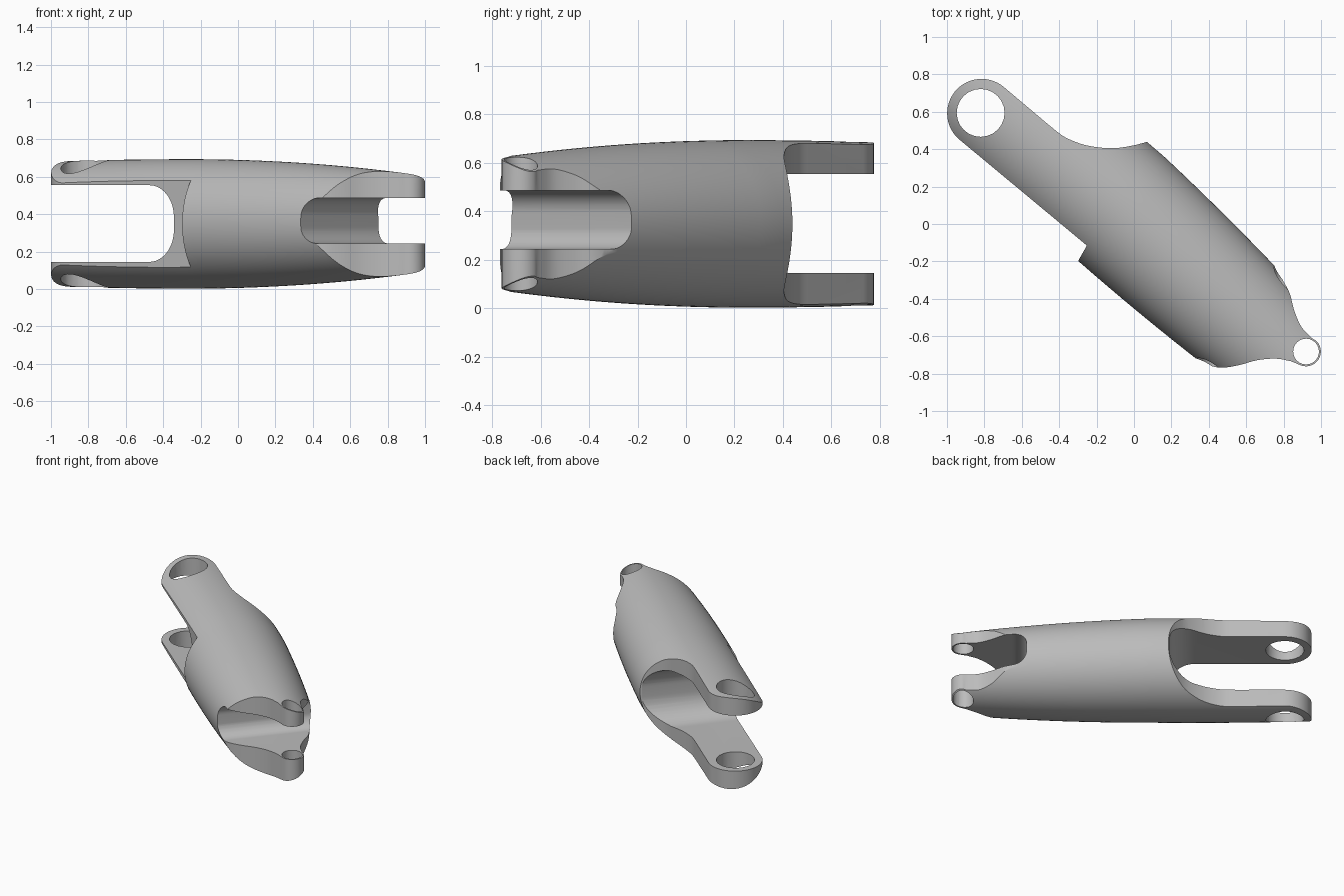
import bpy, bmesh, math
from mathutils import Vector, Matrix

cube = bpy.data.objects.get("Cube")
if cube:
    bpy.data.objects.remove(cube)

TILT = Matrix.Rotation(math.radians(-40), 4, 'Z')   # link axis within the ground plane
MID = 0.348                                        # height of the barrel axis

grey = bpy.data.materials.new("satin grey")
grey.use_nodes = True
grey.diffuse_color = (0.5, 0.5, 0.5, 1)
grey.node_tree.nodes["Principled BSDF"].inputs["Base Color"].default_value = (0.5, 0.5, 0.5, 1)


def loft(name, rings, matrix=Matrix()):
    """Closed solid skinned over a list of equal-length rings."""
    bm = bmesh.new()
    loops = [[bm.verts.new(p) for p in ring] for ring in rings]
    n = len(loops[0])
    for a, b in zip(loops, loops[1:]):
        for i in range(n):
            j = (i + 1) % n
            bm.faces.new((a[i], a[j], b[j], b[i]))
    bm.faces.new(loops[0])
    bm.faces.new(loops[-1])
    bmesh.ops.recalc_face_normals(bm, faces=bm.faces)
    bmesh.ops.transform(bm, matrix=matrix, verts=bm.verts)
    mesh = bpy.data.meshes.new(name)
    bm.to_mesh(mesh)
    bm.free()
    mesh.materials.append(grey)
    obj = bpy.data.objects.new(name, mesh)
    bpy.context.collection.objects.link(obj)
    return obj


def prism(name, outline):
    return loft(name, [[(x, y, z) for x, y in outline] for z in (-0.2, 0.9)])


def arc(cx, cy, r, start, end, steps):
    angles = [math.radians(start + (end - start) * i / steps) for i in range(steps + 1)]
    return [(cx + r * math.cos(t), cy + r * math.sin(t)) for t in angles]


def smooth(points, steps=5):
    """Catmull-Rom curve through the points."""
    p = [Vector(q) for q in points]
    p = [2 * p[0] - p[1]] + p + [2 * p[-1] - p[-2]]
    out = []
    for a, b, c, d in zip(p, p[1:], p[2:], p[3:]):
        for i in range(steps):
            t = i / steps
            q = b + (c - a) * t / 2 + (2*a - 5*b + 4*c - d) * t**2 / 2 + (3*b - a - 3*c + d) * t**3 / 2
            out.append(tuple(q))
    return out + [tuple(points[-1])]


# Barrel: gently tapering rounded body
def barrel_ring(u, n=96):
    height = 0.346 - (0.032 if u > -0.35 else 0.014) * (u + 0.35) ** 2
    centre = 0.018 - 0.038 * max(0, u + 0.1)
    return [(u, centre + height * 1.05 * math.cos(t), MID + height * math.sin(t))
            for t in (2 * math.pi * i / n for i in range(n))]


body = loft("link_body", [barrel_ring(-1.35 + 2.75 * i / 44) for i in range(45)], TILT)

# Plan outline: large eye, concave shoulder, barrel clearance, small eye, step
outline = arc(-0.815, 0.592, 0.184, 232, 50, 28)
outline += smooth([(-0.45, 0.525), (-0.37, 0.465), (-0.26, 0.422), (-0.13, 0.405),
                   (-0.03, 0.415), (0.07, 0.44), (0.13, 0.47)])
outline += [(0.5, 0.5), (0.85, 0.0)]
outline += smooth([(0.73, -0.18), (0.79, -0.29), (0.832, -0.37), (0.856, -0.46),
                   (0.895, -0.55), (0.955, -0.613)])
outline += arc(0.92, -0.682, 0.079, 50, -115, 20)
outline += smooth([(0.84, -0.734), (0.76, -0.72), (0.66, -0.728), (0.56, -0.755),
                   (0.47, -0.768), (0.4, -0.755), (0.32, -0.715), (0.24, -0.72)])
outline += [(0.1, -0.85), (-0.46, -0.4), (-0.3, -0.2), (-0.252, -0.115)]


# Fork slots: rounded floor, running straight across the barrel
def slot(name, floor, mouth, z, half, radius):
    side = 1 if mouth > floor else -1
    inner = floor + side * radius
    profile = [(mouth, z - half)]
    for base, start in ((z - half + radius, 0), (z + half - radius, 90)):
        for i in range(13):
            t = math.radians(start + 90 * i / 12)
            profile.append((inner - side * radius * math.sin(t), base - radius * math.cos(t)))
    profile.append((mouth, z + half))
    return loft(name, [[(u, v, w) for u, w in profile] for v in (-0.8, 0.8)], TILT)


steps = [
    (prism("outline_cutter", outline), 'INTERSECT'),
    (slot("wide_slot_cutter", -0.237, -1.6, 0.35, 0.205, 0.17), 'DIFFERENCE'),
    (slot("narrow_slot_cutter", 0.72, 1.6, 0.365, 0.121, 0.09), 'DIFFERENCE'),
    (prism("large_pin_cutter", arc(-0.82, 0.594, 0.128, 0, 345, 23)), 'DIFFERENCE'),
    (prism("small_pin_cutter", arc(0.92, -0.682, 0.069, 0, 345, 23)), 'DIFFERENCE'),
]
for cutter, operation in steps:
    mod = body.modifiers.new(cutter.name, 'BOOLEAN')
    mod.operation = operation
    mod.solver = 'EXACT'
    mod.object = cutter

# Apply the cuts and discard the cutters
bpy.context.view_layer.update()
result = bpy.data.meshes.new_from_object(body.evaluated_get(bpy.context.evaluated_depsgraph_get()))
body.modifiers.clear()
body.data = result
result.materials.clear()
result.materials.append(grey)
for cutter, _ in steps:
    bpy.data.objects.remove(cutter)

bpy.ops.object.select_all(action='DESELECT')
body.select_set(True)
bpy.context.view_layer.objects.active = body
bpy.ops.object.shade_smooth_by_angle(angle=math.radians(30))
